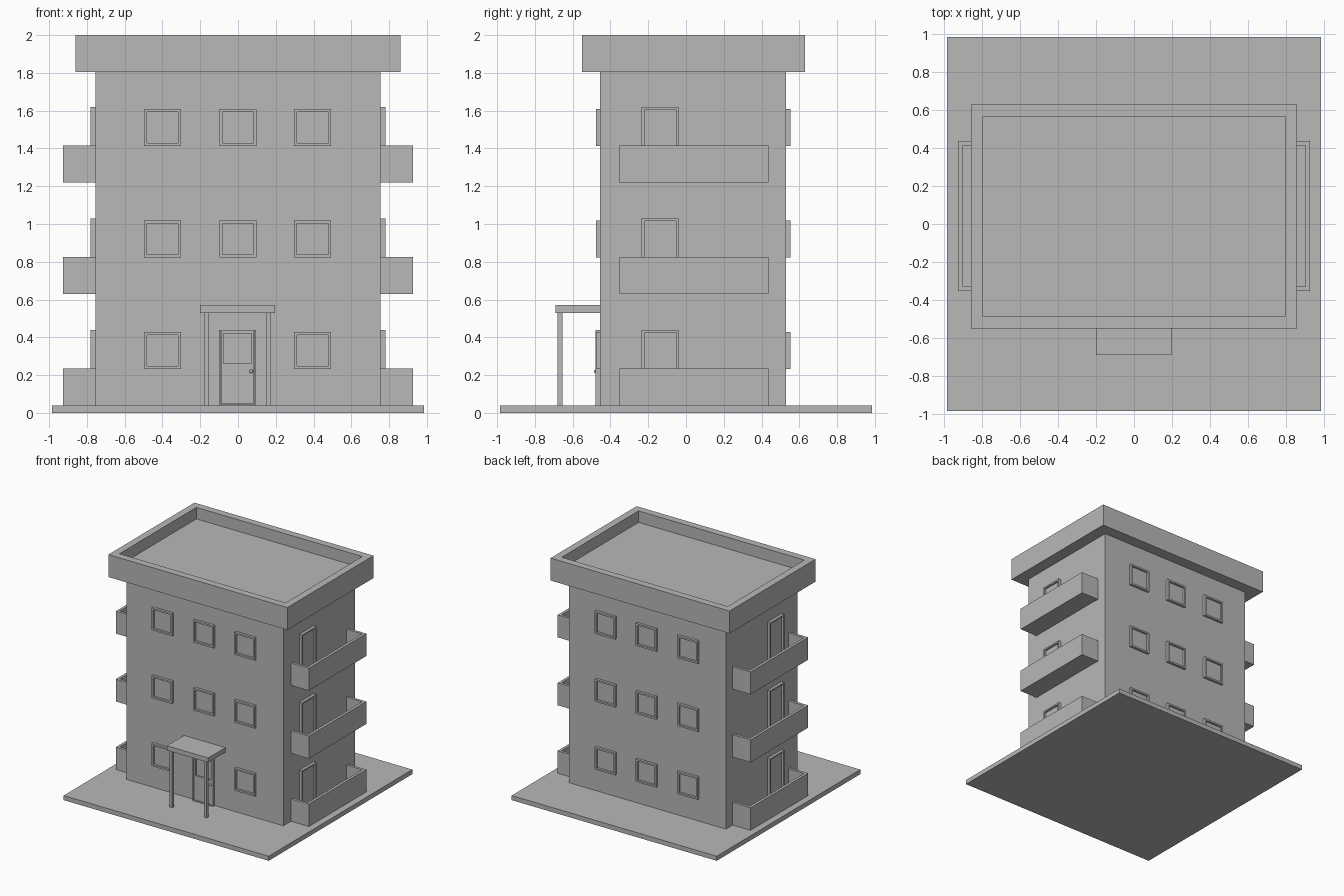
import bpy
import bmesh

cube = bpy.data.objects.get("Cube")
if cube:
    bpy.data.objects.remove(cube, do_unlink=True)

# One plain grey for the whole model
grey = bpy.data.materials.new("plain_grey")
grey.use_nodes = True
colour = (0.48, 0.48, 0.48, 1)
grey.diffuse_color = colour
grey.node_tree.nodes["Principled BSDF"].inputs["Base Color"].default_value = colour


def finish(name, bm):
    mesh = bpy.data.meshes.new(name)
    bm.normal_update()
    bm.to_mesh(mesh)
    bm.free()
    mesh.materials.append(grey)
    obj = bpy.data.objects.new(name, mesh)
    bpy.context.collection.objects.link(obj)
    return obj


def box_bm(low, high):
    bm = bmesh.new()
    bmesh.ops.create_cube(bm, size=1)
    for v in bm.verts:
        v.co = [(a + b) / 2 + c * (b - a) for a, b, c in zip(low, high, v.co)]
    return bm


def box(name, low, high):
    return finish(name, box_bm(low, high))


def tray(name, low, high, axis, sign, rim, depth):
    """Box with one face inset by rim and sunk by depth."""
    bm = box_bm(low, high)
    bm.normal_update()
    face = next(f for f in bm.faces if f.normal[axis] * sign > 0.9)
    bmesh.ops.inset_region(bm, faces=[face], thickness=rim, use_even_offset=True)
    inner = bmesh.ops.extrude_discrete_faces(bm, faces=[face])["faces"][0]
    for v in inner.verts:
        v.co[axis] -= sign * depth
    return finish(name, bm)


SIDE, FRONT, BACK, GROUND = 0.755, -0.455, 0.53, 0.04
STOREYS = [GROUND + 0.59 * i for i in range(3)]

# Ground slab, block and parapet roof
box("ground_slab", (-0.985, -0.985, 0), (0.985, 0.985, GROUND))
box("building_body", (-SIDE, FRONT, GROUND), (SIDE, BACK, 1.81))
tray("parapet_roof", (-0.86, -0.55, 1.805), (0.86, 0.63, 2), 2, 1, 0.063, 0.1)

# Windows on front and back; the entrance replaces one at the front
for storey, z in enumerate(STOREYS):
    for x in (-0.4, 0, 0.395):
        low, high = z + 0.193, z + 0.388
        if storey or x:
            tray("front_window", (x - 0.098, FRONT - 0.022, low),
                 (x + 0.098, FRONT + 0.01, high), 1, -1, 0.015, 0.018)
        tray("back_window", (x - 0.098, BACK - 0.01, low),
             (x + 0.098, BACK + 0.022, high), 1, 1, 0.015, 0.018)

# Balconies with their doors on both sides
for z in STOREYS:
    for label, s in (("left", 1), ("right", -1)):
        def span(a, b):
            return sorted((s * a, s * b))
        x0, x1 = span(SIDE + 0.002, 0.925)
        box(label + "_balcony_floor", (x0, -0.35, z), (x1, 0.435, z + 0.02))
        x0, x1 = span(0.903, 0.927)
        box(label + "_balcony_front", (x0, -0.352, z), (x1, 0.437, z + 0.195))
        x0, x1 = span(SIDE - 0.01, 0.91)
        for y in (-0.352, 0.414):
            box(label + "_balcony_end", (x0, y, z), (x1, y + 0.023, z + 0.195))
        x0, x1 = span(SIDE - 0.01, SIDE + 0.025)
        tray(label + "_balcony_door", (x0, -0.235, z + 0.01),
             (x1, -0.04, z + 0.4), 0, s, 0.014, 0.018)

# Entrance door with a sunken pane and a knob
tray("door_frame", (-0.1, FRONT - 0.025, GROUND), (0.095, FRONT + 0.01, 0.44),
     1, -1, 0.008, 0.02)
tray("door_window", (-0.088, FRONT - 0.02, 0.25), (0.083, FRONT, 0.43),
     1, -1, 0.011, 0.014)
box("door_panel", (-0.09, FRONT - 0.02, 0.05), (0.085, FRONT, 0.25))
knob = bmesh.new()
bmesh.ops.create_uvsphere(knob, u_segments=16, v_segments=10, radius=0.01)
bmesh.ops.translate(knob, verts=knob.verts, vec=(0.07, FRONT - 0.022, 0.22))
for f in knob.faces:
    f.smooth = True
finish("door_knob", knob)

# Entrance canopy on two posts
box("canopy", (-0.2, -0.69, 0.53), (0.197, FRONT + 0.01, 0.57))
for x in (-0.168, 0.163):
    box("canopy_post", (x - 0.013, -0.681, GROUND), (x + 0.013, -0.655, 0.535))
